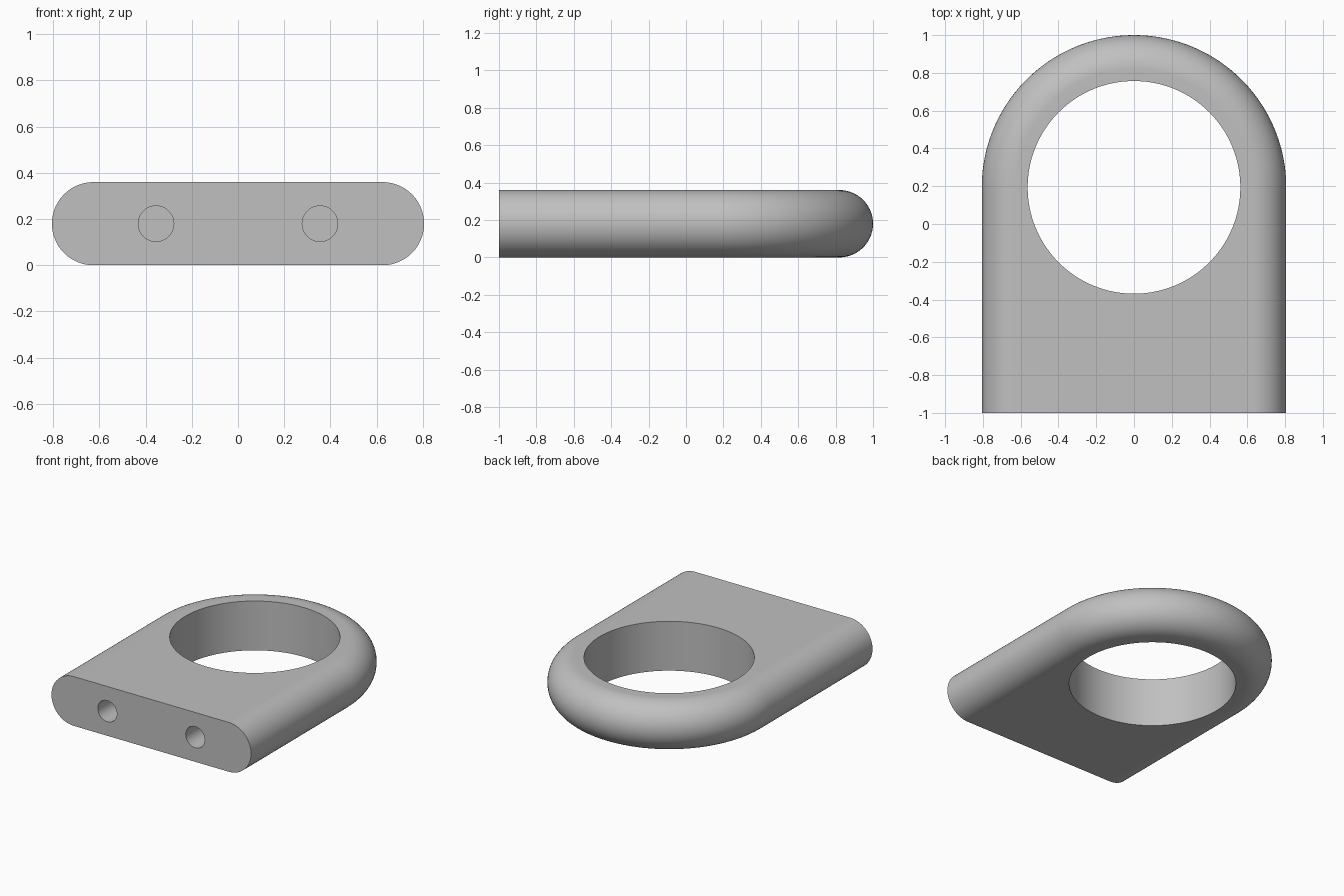
import bpy, bmesh
from math import sin, cos, pi

cube = bpy.data.objects.get("Cube")
if cube:
    bpy.data.objects.remove(cube, do_unlink=True)

EDGE = 0.18          # rounded edge radius, half the thickness
OUTER = 0.806        # radius of the rounded end
RING_Y = 0.194       # centre of the rounded end and large hole
FRONT = -1.0

grey = bpy.data.materials.new("plain_grey")
grey.use_nodes = True
colour = (0.53, 0.53, 0.53, 1)
grey.diffuse_color = colour
grey.node_tree.nodes["Principled BSDF"].inputs["Base Color"].default_value = colour


def outline(bm, radius, z, steps=96):
    """U-shaped loop: straight sides with a half-round back."""
    points = [(radius, FRONT)]
    points += [(radius * cos(pi * i / steps), RING_Y + radius * sin(pi * i / steps))
               for i in range(steps + 1)]
    points.append((-radius, FRONT))
    return [bm.verts.new((x, y, z)) for x, y in points]


def cut_cylinder(target, radius, depth, location, rotation=(0, 0, 0), sides=64):
    bpy.ops.mesh.primitive_cylinder_add(vertices=sides, radius=radius, depth=depth,
                                        location=location, rotation=rotation)
    cutter = bpy.context.object
    cutter.name = "hole_cutter"
    cutter.hide_render = True
    cutter.data.materials.append(grey)
    mod = target.modifiers.new("hole", 'BOOLEAN')
    mod.operation = 'DIFFERENCE'
    mod.solver = 'EXACT'
    mod.object = cutter
    bpy.context.view_layer.objects.active = target
    bpy.ops.object.modifier_apply(modifier=mod.name)
    bpy.data.objects.remove(cutter, do_unlink=True)


# Body: stacked outlines following a half-circle edge profile
bm = bmesh.new()
loops = []
LAYERS = 28
for k in range(LAYERS + 1):
    a = -pi / 2 + pi * k / LAYERS
    loops.append(outline(bm, OUTER - EDGE + EDGE * cos(a), EDGE + EDGE * sin(a)))
for low, high in zip(loops, loops[1:]):
    for i in range(len(low) - 1):
        bm.faces.new((low[i], low[i + 1], high[i + 1], high[i]))
bm.faces.new(loops[0])
bm.faces.new(loops[-1])
bm.faces.new([l[0] for l in loops] + [l[-1] for l in reversed(loops)])
bmesh.ops.recalc_face_normals(bm, faces=bm.faces)
mesh = bpy.data.meshes.new("ring_block")
bm.to_mesh(mesh)
bm.free()
body = bpy.data.objects.new("ring_block", mesh)
bpy.context.collection.objects.link(body)
mesh.materials.append(grey)

# Large through hole and two blind holes in the front face
cut_cylinder(body, 0.563, 1.0, (0, RING_Y, EDGE), sides=128)
for side in (-1, 1):
    cut_cylinder(body, 0.077, 0.8, (side * 0.355, FRONT, EDGE), (pi / 2, 0, 0), 48)

# Smooth curved faces, crisp rims
bpy.ops.object.select_all(action='DESELECT')
body.select_set(True)
bpy.context.view_layer.objects.active = body
bpy.ops.object.shade_smooth_by_angle(angle=pi / 6)
weighted = body.modifiers.new("even_shading", 'WEIGHTED_NORMAL')
weighted.keep_sharp = True
